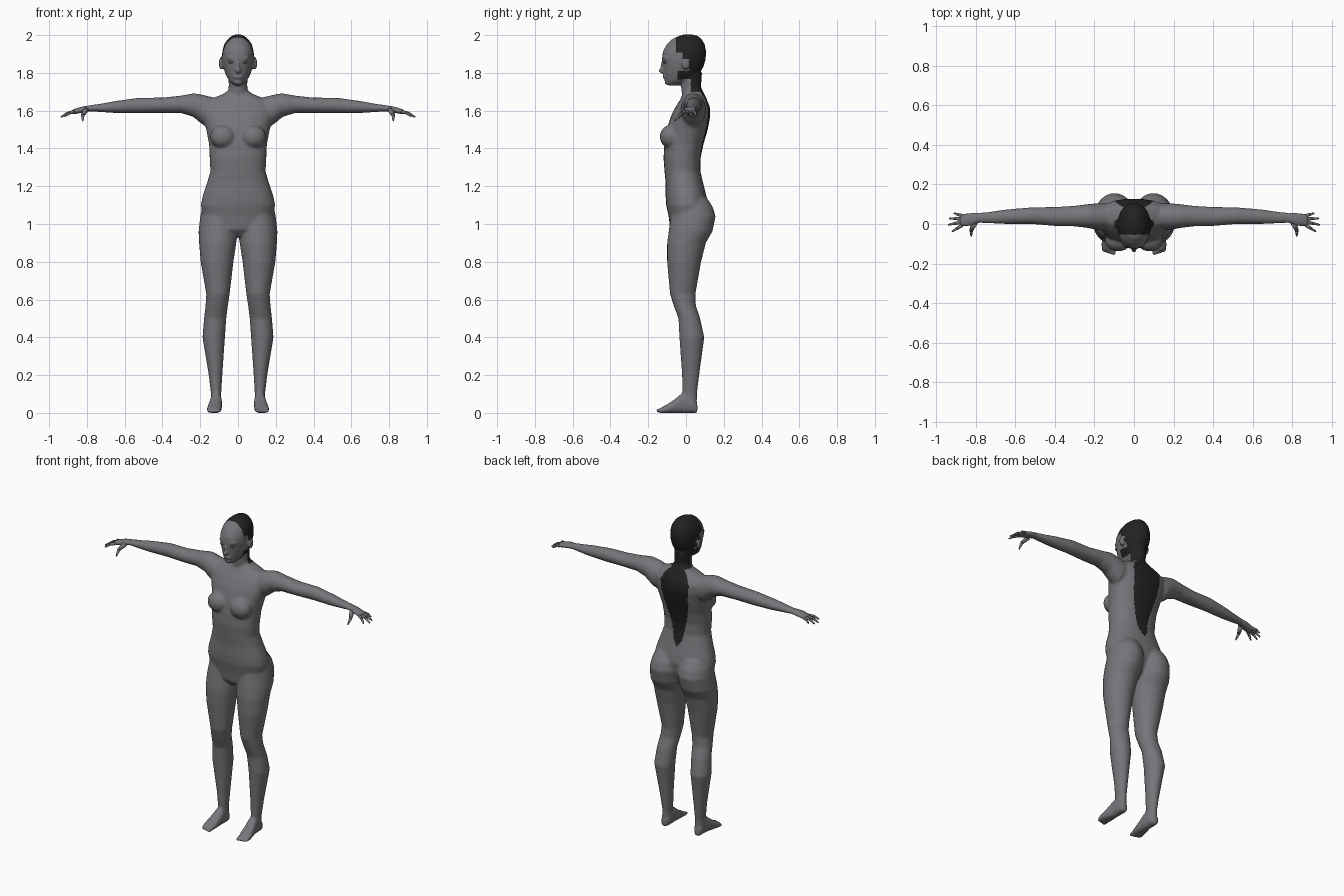
import bpy, bmesh, math
from mathutils import Vector, Matrix

cube = bpy.data.objects.get("Cube")
if cube:
    bpy.data.objects.remove(cube, do_unlink=True)


def material(name, color):
    m = bpy.data.materials.new(name)
    m.use_nodes = True
    m.diffuse_color = color
    bsdf = next(n for n in m.node_tree.nodes if n.type == "BSDF_PRINCIPLED")
    bsdf.inputs["Base Color"].default_value = color
    return m


SKIN = material("grey_skin", (0.18, 0.18, 0.195, 1))
HAIR = material("black_hair", (0.016, 0.016, 0.017, 1))


def tube(bm, rows, axis, side=1, power=2.0, n=28):
    """Loft rounded rings; a row is (position, a_min, a_max, b_min, b_max)."""
    rings = []
    for t, a0, a1, b0, b1 in rows:
        ring = []
        for i in range(n):
            ang = 2 * math.pi * i / n
            c, s = math.cos(ang), math.sin(ang)
            a = (a0 + a1) / 2 + (a1 - a0) / 2 * math.copysign(abs(c) ** (2 / power), c)
            b = (b0 + b1) / 2 + (b1 - b0) / 2 * math.copysign(abs(s) ** (2 / power), s)
            x, y, z = {"x": (t, a, b), "y": (a, t, b), "z": (a, b, t)}[axis]
            ring.append(bm.verts.new((x * side, y, z)))
        rings.append(ring)
    for r, q in zip(rings, rings[1:]):
        for i in range(n):
            j = (i + 1) % n
            bm.faces.new((r[i], r[j], q[j], q[i]))
    bm.faces.new(rings[0])
    bm.faces.new(rings[-1])


def trunk(bm, rows, power):
    """Centred upright loft; a row is (z, half_width, y_front, y_back)."""
    tube(bm, [(z, -w, w, f, b) for z, w, f, b in rows], "z", power=power)


def ball(bm, centre, radii):
    bmesh.ops.create_uvsphere(bm, u_segments=20, v_segments=12, radius=1,
                              matrix=Matrix.Translation(centre) @ Matrix.Diagonal((*radii, 1)))


def digit(bm, p0, p1, r0, r1):
    """Tapered finger segment between two points."""
    p0, p1 = Vector(p0), Vector(p1)
    d = p1 - p0
    turn = d.to_track_quat("Z", "Y").to_matrix().to_4x4()
    bmesh.ops.create_cone(bm, cap_ends=True, segments=10, radius1=r0, radius2=r1, depth=d.length,
                          matrix=Matrix.Translation((p0 + p1) / 2) @ turn)


def finish(bm, name):
    bmesh.ops.recalc_face_normals(bm, faces=bm.faces[:])
    mesh = bpy.data.meshes.new(name)
    bm.to_mesh(mesh)
    bm.free()
    mesh.materials.append(SKIN)
    mesh.shade_smooth()
    ob = bpy.data.objects.new(name, mesh)
    bpy.context.scene.collection.objects.link(ob)
    return ob


TORSO = [(.935, .04, -.05, .04), (.97, .12, -.083, .08), (1.04, .185, -.092, .11),
         (1.1, .197, -.105, .118), (1.15, .187, -.108, .108), (1.22, .163, -.108, .09),
         (1.28, .146, -.114, .076), (1.35, .15, -.119, .077), (1.42, .153, -.115, .092),
         (1.5, .168, -.103, .115), (1.57, .188, -.08, .128), (1.62, .19, -.055, .126),
         (1.66, .15, -.03, .11), (1.69, .075, -.015, .097), (1.71, .05, -.01, .085)]
NECK = [(1.64, .055, -.02, .09), (1.69, .053, -.022, .088), (1.73, .049, -.026, .08),
        (1.8, .05, -.03, .085)]
HEAD = [(1.733, .02, -.095, -.04), (1.755, .045, -.108, .0), (1.79, .065, -.116, .065),
        (1.83, .077, -.121, .092), (1.87, .084, -.127, .104), (1.91, .084, -.124, .107),
        (1.95, .074, -.103, .1), (1.98, .054, -.072, .082), (1.997, .03, -.035, .06),
        (2.004, .01, -.01, .03)]
LEG = [(1.14, .02, .165, -.06, .11), (1.09, .0, .19, -.075, .142), (1.04, -.004, .2, -.08, .157),
       (.96, .0, .209, -.092, .14), (.9, .009, .206, -.1, .105), (.8, .024, .198, -.1, .08),
       (.63, .044, .168, -.085, .05), (.57, .053, .172, -.066, .052), (.5, .062, .18, -.04, .075),
       (.4, .069, .188, -.035, .097), (.2, .083, .155, -.021, .07), (.1, .089, .143, -.02, .058),
       (.03, .09, .143, -.02, .058)]
FOOT = [(.06, .1, .135, .0, .05), (.035, .086, .145, -.001, .09), (-.02, .085, .148, -.001, .105),
        (-.06, .085, .157, -.001, .072), (-.1, .086, .165, -.001, .045), (-.132, .092, .163, -.001, .028)]
ARM = [(.1, -.02, .1, 1.53, 1.663), (.17, -.03, .105, 1.515, 1.68), (.205, -.026, .103, 1.54, 1.688),
       (.235, -.02, .1, 1.566, 1.692), (.3, -.012, .092, 1.587, 1.68), (.4, -.01, .086, 1.588, 1.669),
       (.52, .0, .084, 1.587, 1.669), (.65, .0, .073, 1.588, 1.651), (.72, .003, .063, 1.592, 1.638),
       (.78, .006, .056, 1.596, 1.629), (.82, -.01, .057, 1.59, 1.623), (.86, -.014, .053, 1.582, 1.612),
       (.88, -.012, .05, 1.58, 1.604)]

# Body: overlapping forms fused into one skin
bm = bmesh.new()
trunk(bm, TORSO, 2.3)
trunk(bm, NECK, 2)
trunk(bm, HEAD, 2.1)
ball(bm, (0, -.122, 1.812), (.015, .025, .016))   # nose tip
ball(bm, (0, -.122, 1.835), (.009, .014, .03))    # nose bridge
ball(bm, (0, -.114, 1.778), (.024, .011, .009))   # lips
ball(bm, (0, -.1, 1.75), (.022, .014, .014))      # chin
for s in (-1, 1):
    tube(bm, LEG, "z", s)
    tube(bm, FOOT, "y", s, 2.4)
    tube(bm, ARM, "x", s)
    ball(bm, (s * .08, -.083, 1.462), (.068, .056, .062))   # breast
    ball(bm, (s * .09, .0, 1.85), (.012, .022, .034))       # ear
    ball(bm, (s * .034, -.107, 1.88), (.026, .014, .008))   # brow
    for i in range(5):                                      # toes
        size = .012 - .001 * i
        ball(bm, (s * (.1 + .014 * i), -.14 + .004 * i, size), (size * .75, .02, size))
body = finish(bm, "body")
fuse = body.modifiers.new("fuse", "REMESH")
fuse.mode = "VOXEL"
fuse.voxel_size = 0.007
fuse.use_smooth_shade = True
soften = body.modifiers.new("soften", "SMOOTH")
soften.factor = 0.5
soften.iterations = 5
skin = bpy.data.meshes.new_from_object(body.evaluated_get(bpy.context.evaluated_depsgraph_get()))
body.modifiers.clear()
body.data = skin
skin.materials.clear()
skin.materials.append(SKIN)
skin.materials.append(HAIR)

# Hair: scalp edge and the long tapering fall down the back
SCALP = [(1.91, -.055), (1.875, -.02), (1.81, .018), (1.765, -.045)]
FALL = [(1.2, .0), (1.24, .03), (1.34, .05), (1.48, .085), (1.62, .1), (1.67, .075), (1.7, .042), (1.78, .05)]


def is_hair(p):
    for low, edge in SCALP:
        if p.z > low:
            return p.y > edge
    if p.z > 1.7:
        return p.y > .025
    for (z0, w0), (z1, w1) in zip(FALL, FALL[1:]):
        if z0 <= p.z <= z1:
            return p.y > .045 and abs(p.x) < w0 + (w1 - w0) * (p.z - z0) / (z1 - z0)
    return False


for f in skin.polygons:
    f.material_index = int(is_hair(f.center))
    f.use_smooth = True

# Fingers and thumbs
bm = bmesh.new()
TIPS = [(.908, .054, 1.575), (.932, .028, 1.568), (.938, -.004, 1.566), (.918, -.038, 1.57)]
for s in (-1, 1):
    for i, (x, y, z) in enumerate(TIPS):
        root = Vector((s * .868, .042 - .016 * i, 1.594))
        tip = Vector((s * x, y, z))
        knuckle = root.lerp(tip, .5) + Vector((0, 0, .006))
        digit(bm, root, knuckle, .0095, .008)
        digit(bm, knuckle, tip, .008, .004)
        ball(bm, knuckle, (.008, .008, .008))
    joint = (s * .822, -.032, 1.578)
    digit(bm, (s * .805, .005, 1.604), joint, .015, .01)
    digit(bm, joint, (s * .822, -.06, 1.546), .01, .004)
    ball(bm, joint, (.01, .01, .01))
finish(bm, "fingers")

# Eyes
bm = bmesh.new()
for s in (-1, 1):
    ball(bm, (s * .034, -.109, 1.857), (.017, .012, .007))
finish(bm, "eyes")
